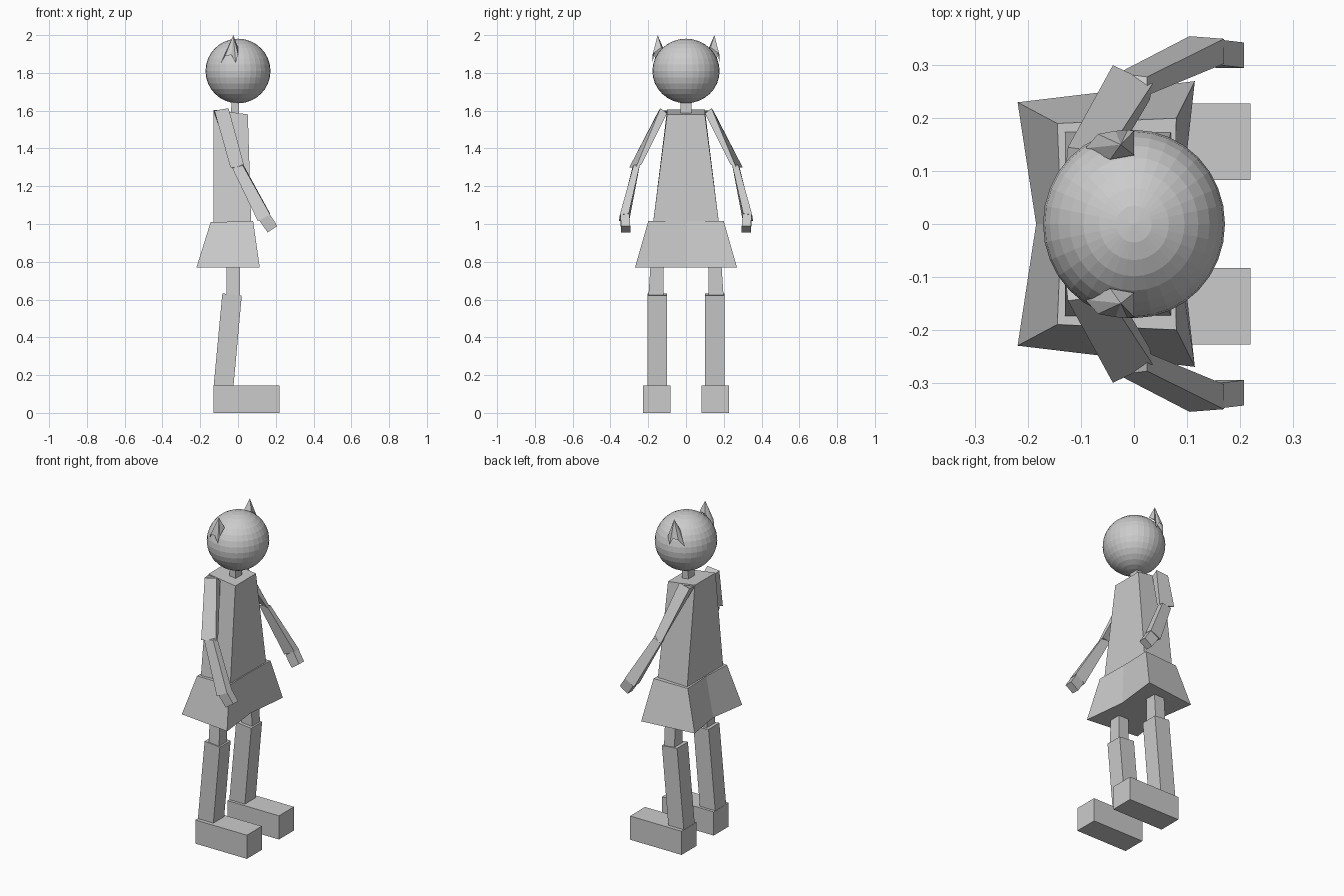
import bpy, bmesh
from mathutils import Vector

grey = bpy.data.materials.new("plain_grey")
grey.diffuse_color = (0.6, 0.6, 0.6, 1)


def finish(name, bm, mirror=False):
    """Turn a bmesh into a flat-shaded object, optionally mirrored across y."""
    bmesh.ops.recalc_face_normals(bm, faces=bm.faces)
    me = bpy.data.meshes.new(name)
    bm.to_mesh(me)
    bm.free()
    me.materials.append(grey)
    ob = bpy.data.objects.new(name, me)
    bpy.context.collection.objects.link(ob)
    if mirror:
        m = ob.modifiers.new("mirror", 'MIRROR')
        m.use_axis = (False, True, False)
        m.use_mirror_merge = False
    return ob


def loft(name, bottom, top, mirror=False):
    """Closed prism between two matching loops of corners."""
    bm = bmesh.new()
    a = [bm.verts.new(p) for p in bottom]
    b = [bm.verts.new(p) for p in top]
    n = len(a)
    for i in range(n):
        j = (i + 1) % n
        bm.faces.new((a[i], a[j], b[j], b[i]))
    bm.faces.new(a[::-1])
    bm.faces.new(b)
    return finish(name, bm, mirror)


def rect(x0, x1, y0, y1, z0, z1=None):
    """Rectangle whose height runs from z0 at x0 to z1 at x1."""
    z1 = z0 if z1 is None else z1
    return [(x0, y0, z0), (x1, y0, z1), (x1, y1, z1), (x0, y1, z0)]


# Head
bm = bmesh.new()
bmesh.ops.create_uvsphere(bm, u_segments=32, v_segments=16, radius=1)
bmesh.ops.scale(bm, vec=(0.172, 0.178, 0.171), verts=bm.verts)
bmesh.ops.translate(bm, vec=(0, 0, 1.81), verts=bm.verts)
finish("head", bm)

# Pointed ears, with an arched notch at the lower edge
bm = bmesh.new()
rim = [(-0.092, 0.143, 1.85), (-0.068, 0.170, 1.89), (-0.035, 0.176, 1.895),
       (-0.012, 0.178, 1.85), (0.0, 0.176, 1.90), (0.0, 0.130, 1.935),
       (-0.045, 0.122, 1.935)]
ring = [bm.verts.new(p) for p in rim]
tip = bm.verts.new((-0.025, 0.150, 2.0))
for i in range(len(ring)):
    bm.faces.new((ring[i], ring[(i + 1) % len(ring)], tip))
finish("ear", bm, True)

# Neck and torso
loft("neck", rect(-0.04, 0.005, -0.03, 0.03, 1.57), rect(-0.03, 0.005, -0.03, 0.03, 1.68))
loft("torso", rect(-0.13, 0.07, -0.175, 0.175, 1.0),
     rect(-0.13, 0.052, -0.10, 0.10, 1.605, 1.58))

# Skirt, dented along the middle of front and back
loft("skirt",
     [(-0.22, -0.23, 0.77), (0.115, -0.27, 0.77), (0.085, 0, 0.77),
      (0.115, 0.27, 0.77), (-0.22, 0.23, 0.77), (-0.185, 0, 0.77)],
     [(-0.145, -0.19, 1.01), (0.08, -0.20, 1.015), (0.075, 0, 1.015),
      (0.08, 0.20, 1.015), (-0.145, 0.19, 1.01), (-0.137, 0, 1.01)])

# Arms
loft("upper_arm",
     [(-0.04, 0.30, 1.30), (0.035, 0.265, 1.30), (0.03, 0.235, 1.315), (-0.03, 0.25, 1.315)],
     [(-0.125, 0.145, 1.60), (-0.05, 0.135, 1.613), (-0.05, 0.10, 1.585), (-0.13, 0.10, 1.60)], True)
loft("forearm",
     [(0.105, 0.355, 1.015), (0.17, 0.35, 1.05), (0.17, 0.303, 1.055), (0.105, 0.30, 1.02)],
     [(-0.03, 0.285, 1.295), (0.025, 0.278, 1.31), (0.025, 0.243, 1.32), (-0.03, 0.245, 1.31)], True)
loft("hand", rect(0.157, 0.208, 0.295, 0.343, 0.955, 0.99),
     rect(0.112, 0.166, 0.30, 0.348, 1.02, 1.055), True)

# Legs and feet
loft("thigh", rect(-0.06, 0.01, 0.12, 0.20, 0.60), rect(-0.06, 0.01, 0.115, 0.175, 0.98), True)
loft("shin", rect(-0.13, -0.025, 0.10, 0.205, 0.13), rect(-0.083, 0.02, 0.10, 0.205, 0.632, 0.622), True)
loft("foot", rect(-0.13, 0.22, 0.083, 0.228, 0), rect(-0.13, 0.22, 0.083, 0.228, 0.145), True)
